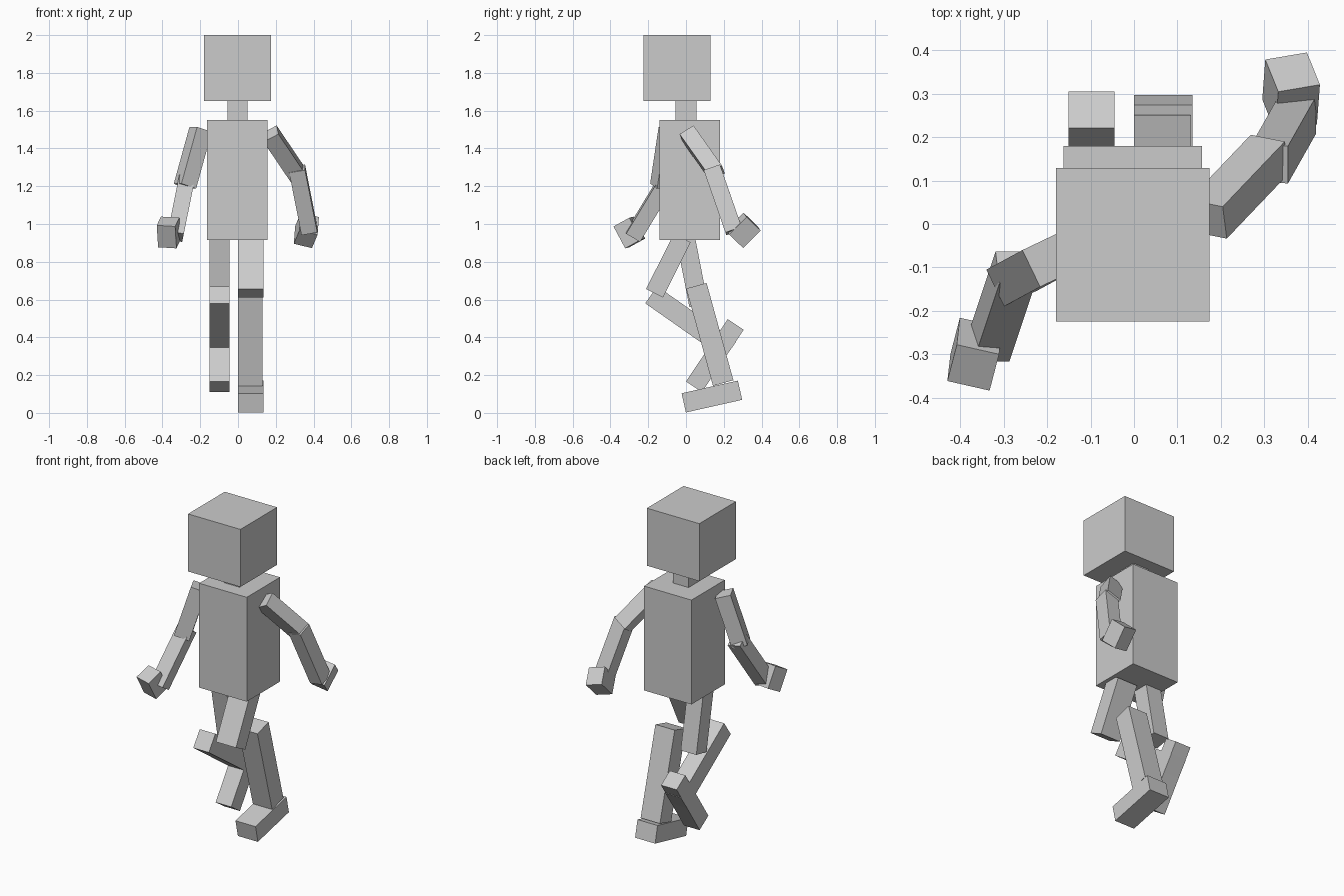
import bpy
from mathutils import Vector, Matrix

cube = bpy.data.objects.get("Cube")
if cube:
    bpy.data.objects.remove(cube, do_unlink=True)

grey = bpy.data.materials.new("plain grey")
grey.use_nodes = True
grey.diffuse_color = (0.6, 0.6, 0.6, 1)
grey.node_tree.nodes["Principled BSDF"].inputs["Base Color"].default_value = (0.6, 0.6, 0.6, 1)


def limb(name, start, end, side, width, depth):
    """Box running from start to end; width is measured along the side direction."""
    start, end = Vector(start), Vector(end)
    axis = end - start
    z = axis.normalized()
    x = Vector(side)
    x = (x - z * x.dot(z)).normalized()
    y = z.cross(x)
    rot = Matrix((x, y, z)).transposed().to_4x4()
    bpy.ops.mesh.primitive_cube_add(size=1)
    ob = bpy.context.object
    ob.name = ob.data.name = name
    scale = Matrix.Diagonal((width, depth, axis.length, 1))
    ob.data.transform(rot @ scale)
    ob.location = (start + end) / 2
    ob.data.materials.append(grey)
    return ob


def block(name, centre, along, side, width, depth):
    """Box around a centre, with its full length given by the vector along."""
    half = Vector(along) / 2
    return limb(name, Vector(centre) - half, Vector(centre) + half, side, width, depth)


def leg_part(name, x, width, start, end, depth):
    """Leg box lying in the y-z plane."""
    return limb(name, (x, *start), (x, *end), (1, 0, 0), width, depth)


# Head, neck and torso
X = (1, 0, 0)
limb("head", (-0.003, -0.048, 1.65), (-0.003, -0.048, 2.0), X, 0.353, 0.353)
limb("neck", (-0.003, 0, 1.54), (-0.003, 0, 1.66), X, 0.106, 0.11)
limb("torso", (-0.003, 0.02, 0.915), (-0.003, 0.02, 1.55), X, 0.32, 0.32)

# Left leg, standing
leg_part("left_thigh", 0.067, 0.135, (-0.02, 0.925), (-0.167, 0.633), 0.1)
leg_part("left_shin", 0.065, 0.13, (0.055, 0.673), (0.197, 0.158), 0.112)
leg_part("left_foot", 0.067, 0.135, (0.286, 0.12), (-0.012, 0.053), 0.104)

# Right leg, lifted behind
leg_part("right_thigh", -0.098, 0.105, (-0.007, 0.95), (0.067, 0.57), 0.1)
leg_part("right_shin", -0.098, 0.105, (-0.184, 0.625), (0.234, 0.332), 0.11)
leg_part("right_foot", -0.098, 0.105, (0.263, 0.468), (0.042, 0.138), 0.101)

# Left arm, swung back
limb("left_upper_arm", (0.17, 0.011, 1.478), (0.313, 0.161, 1.266),
     (0.08, -0.87, -0.48), 0.087, 0.09)
limb("left_forearm", (0.313, 0.139, 1.293), (0.378, 0.254, 0.963),
     (0, -0.94, -0.33), 0.091, 0.085)
block("left_hand", (0.362, 0.304, 0.966), (-0.007, -0.092, -0.093),
      (0.097, 0.02, -0.02), 0.1, 0.107)

# Right arm, swung forward
limb("right_upper_arm", (-0.198, -0.084, 1.5), (-0.281, -0.129, 1.2),
     (0.43, -0.9, 0), 0.094, 0.09)
limb("right_forearm", (-0.273, -0.1, 1.232), (-0.333, -0.28, 0.935),
     (0.98, 0, -0.2), 0.085, 0.086)
block("right_hand", (-0.367, -0.3, 0.955), (0.007, 0.062, -0.116),
      (0.096, -0.025, 0), 0.1, 0.098)
